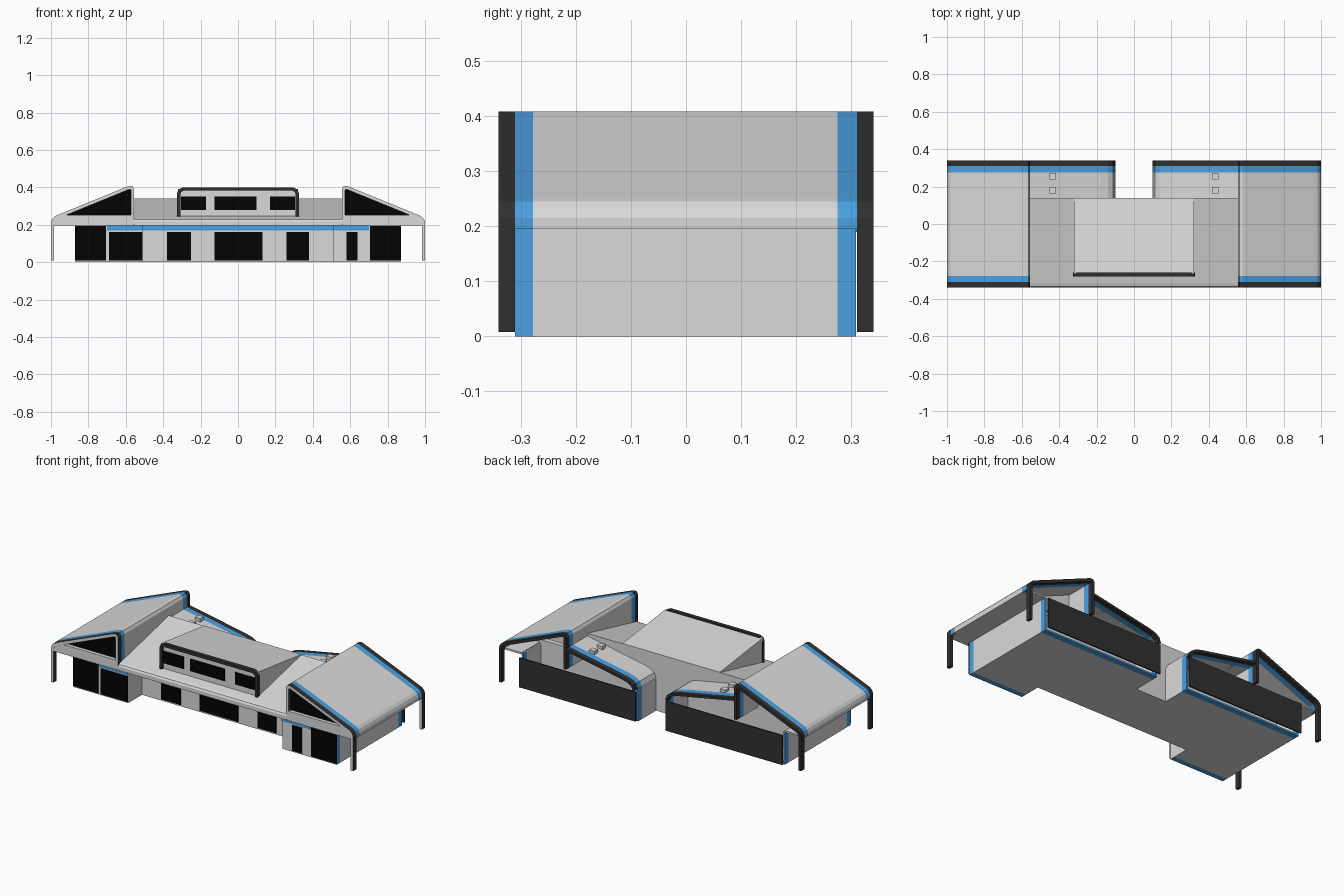
import bpy, bmesh
from mathutils import Vector

if "Cube" in bpy.data.objects:
    bpy.data.objects.remove(bpy.data.objects["Cube"])


def material(name, rgb):
    m = bpy.data.materials.new(name)
    m.diffuse_color = (*rgb, 1)
    m.use_nodes = True
    m.node_tree.nodes["Principled BSDF"].inputs["Base Color"].default_value = m.diffuse_color
    return m


GREY, BLUE, DARK, BLACK = range(4)
MATS = [material("light grey", (0.7, 0.7, 0.7)), material("blue", (0.07, 0.355, 0.75)),
        material("dark grey", (0.03, 0.03, 0.03)), material("black glass", (0.001, 0.001, 0.001))]


def finish(name, bm, rule):
    """Make an object; rule(centre, normal) gives the colour of each face."""
    bmesh.ops.recalc_face_normals(bm, faces=bm.faces)
    for f in bm.faces:
        f.material_index = rule(f.calc_center_median(), f.normal)
    me = bpy.data.meshes.new(name)
    bm.to_mesh(me)
    bm.free()
    for m in MATS:
        me.materials.append(m)
    ob = bpy.data.objects.new(name, me)
    bpy.context.collection.objects.link(ob)
    return ob


def box(name, x, y, z, col=GREY, rule=None):
    bm = bmesh.new()
    bmesh.ops.create_cube(bm, size=1)
    for v in bm.verts:
        for i, (a, b) in enumerate((x, y, z)):
            v.co[i] = (a + b) / 2 + v.co[i] * (b - a)
    return finish(name, bm, rule or (lambda c, n: col))


def prism(name, pts, axis, lo, hi, col=GREY):
    """Extrude a profile along x (points are y, z) or y (points are x, z)."""
    bm = bmesh.new()
    at = (lambda p, t: (t, p[0], p[1])) if axis == "x" else (lambda p, t: (p[0], t, p[1]))
    a = [bm.verts.new(at(p, lo)) for p in pts]
    b = [bm.verts.new(at(p, hi)) for p in pts]
    bm.faces.new(a)
    bm.faces.new(b)
    for i in range(len(pts)):
        j = (i + 1) % len(pts)
        bm.faces.new((a[i], a[j], b[j], b[i]))
    return finish(name, bm, lambda c, n: col)


def inset_path(pts, t):
    """Offset an open path to its left by t with mitred corners."""
    P = [Vector(p) for p in pts]
    nrm = [Vector((-(b - a).y, (b - a).x)).normalized() for a, b in zip(P, P[1:])]
    out = []
    for i, p in enumerate(P):
        n1, n2 = nrm[max(i - 1, 0)], nrm[min(i, len(nrm) - 1)]
        out.append(p + (n1 + n2) * t / (1 + n1.dot(n2)))
    return out


def shell(name, path, t, ys, s, rule):
    """Thick bent sheet running along y, cut at each y in ys."""
    bm = bmesh.new()
    ring = [Vector(p) for p in path] + inset_path(path, t)[::-1]
    n, h = len(ring), len(path)
    rows = [[bm.verts.new((s * p.x, y, p.y)) for p in ring] for y in ys]
    for a, b in zip(rows, rows[1:]):
        for i in range(n):
            j = (i + 1) % n
            bm.faces.new((a[i], a[j], b[j], b[i]))
    for r in (rows[0], rows[-1]):
        for i in range(h - 1):
            bm.faces.new((r[i], r[i + 1], r[n - 2 - i], r[n - 1 - i]))
    return finish(name, bm, rule)


def bands(c, n):
    """Dark rim, blue stripe, grey middle; the front edge is grey."""
    if n.y < -0.9:
        return GREY
    a = abs(c.y)
    return DARK if a > 0.309 else BLUE if a > 0.274 else GREY


# Profiles of the wing roof, rear roof and dormer hood
wing = [(1, .195), (1, .215), (.993, .232), (.98, .245), (.96, .254),
        (.60, .401), (.58, .408), (.565, .406), (.555, .39), (.555, .2)]
rear = [(.555, .325), (.18, .254), (.14, .243), (.112, .225), (.1, .195)]
hood = [(.325, .245), (.325, .37), (.317, .389), (.295, .4),
        (-.295, .4), (-.317, .389), (-.325, .37), (-.325, .245)]
cuts = (-.34, -.31, -.278, .275, .31, .34)

for s, side in ((1, "right"), (-1, "left")):
    def X(a, b):
        return sorted((s * a, s * b))

    # Wing roof with corner posts
    shell(side + "_wing_roof", wing, .018, cuts, s, bands)
    for y, end in ((-.34, "front"), (.31, "back")):
        box(f"{side}_{end}_post", X(.983, 1), (y, y + .03), (.008, .2), rule=bands)
    # Gables: glass in front, plain wall behind, fascia and soffits
    tri = [(s * .955, .24), (s * .57, .24), (s * .57, .396)]
    prism(side + "_gable_glass", tri, "y", -.318, -.31, BLACK)
    prism(side + "_inner_gable", tri, "y", .14, .15)
    bar = [(.56, .195), (.985, .195), (.985, .228), (.975, .241), (.955, .252), (.56, .252)]
    prism(side + "_gable_fascia", [(s * x, z) for x, z in bar], "y", -.339, -.30)
    box(side + "_wing_slab", X(.51, .985), (-.30, .14), (.195, .22))
    box(side + "_side_soffit", X(.87, .985), (.14, .31), (.195, .205))
    # Wing body with blue stripes running round the corners and underneath
    box(side + "_wing_body", X(.51, .87), (-.278, .14), (0, .195))
    box(side + "_front_corner", X(.51, .87), (-.31, -.278), (0, .195),
        rule=lambda c, n: BLUE if s * n.x > .9 or n.z < -.9 else GREY)
    box(side + "_corner_glass", X(.705, .871), (-.316, -.31), (.008, .193), BLACK)
    box(side + "_wing_lintel", X(.51, .7), (-.316, -.31), (.168, .195), BLUE)
    # Hollow rear room: floor, side walls and dark back screen
    box(side + "_rear_floor", X(.1, .87), (.14, .275), (0, .01))
    box(side + "_floor_stripe", X(.1, .87), (.275, .309), (0, .01), BLUE)
    for a, b, part in ((.86, .87, "outer"), (.1, .11, "passage")):
        box(f"{side}_{part}_wall", X(a, b), (.14, .275), (0, .197))
        box(f"{side}_{part}_stripe", X(a, b), (.275, .309), (0, .197), BLUE)
    box(side + "_back_wall", X(.1, .87), (.327, .335), (.008, .185), DARK)
    box(side + "_room_divider", X(.1, .51), (.13, .14), (0, .25))
    # Rear roof with two vents
    shell(side + "_rear_roof", rear, .015, (.14, .275, .31, .34), s, bands)
    for y in (.18, .255):
        box(side + "_roof_vent", X(.417, .452), (y - .017, y + .017), (.285, .32))

box("right_wing_window", (.58, .64), (-.316, -.31), (.008, .16), BLACK)
box("left_wing_window", (-.69, -.51), (-.316, -.31), (.008, .16), BLACK)

# Central hall, its blue lintel and windows
box("hall_body", (-.51, .51), (-.18, .14), (0, .197))
box("hall_lintel", (-.51, .51), (-.188, -.18), (.168, .196), BLUE)
for a, b in ((-.38, -.25), (-.125, .13), (.26, .38)):
    box("hall_window", (a, b), (-.186, -.18), (.01, .16), BLACK)

# Sloping main roof with a rounded eave
prism("main_roof", [(-.34, .195), (-.34, .218), (-.334, .229), (-.318, .235),
                    (.14, .34), (.14, .195)], "x", -.556, .556)

# Dormer: wedge body, dark hood and windows
prism("dormer_body", [(-.268, .24), (-.268, .392), (.14, .342), (.14, .3)], "x", -.322, .322)
shell("dormer_hood", hood, .018, (-.28, -.258), 1, lambda c, n: DARK)
for a, b in ((-.305, -.17), (-.125, .1), (.17, .305)):
    box("dormer_window", (a, b), (-.273, -.268), (.28, .352), BLACK)
